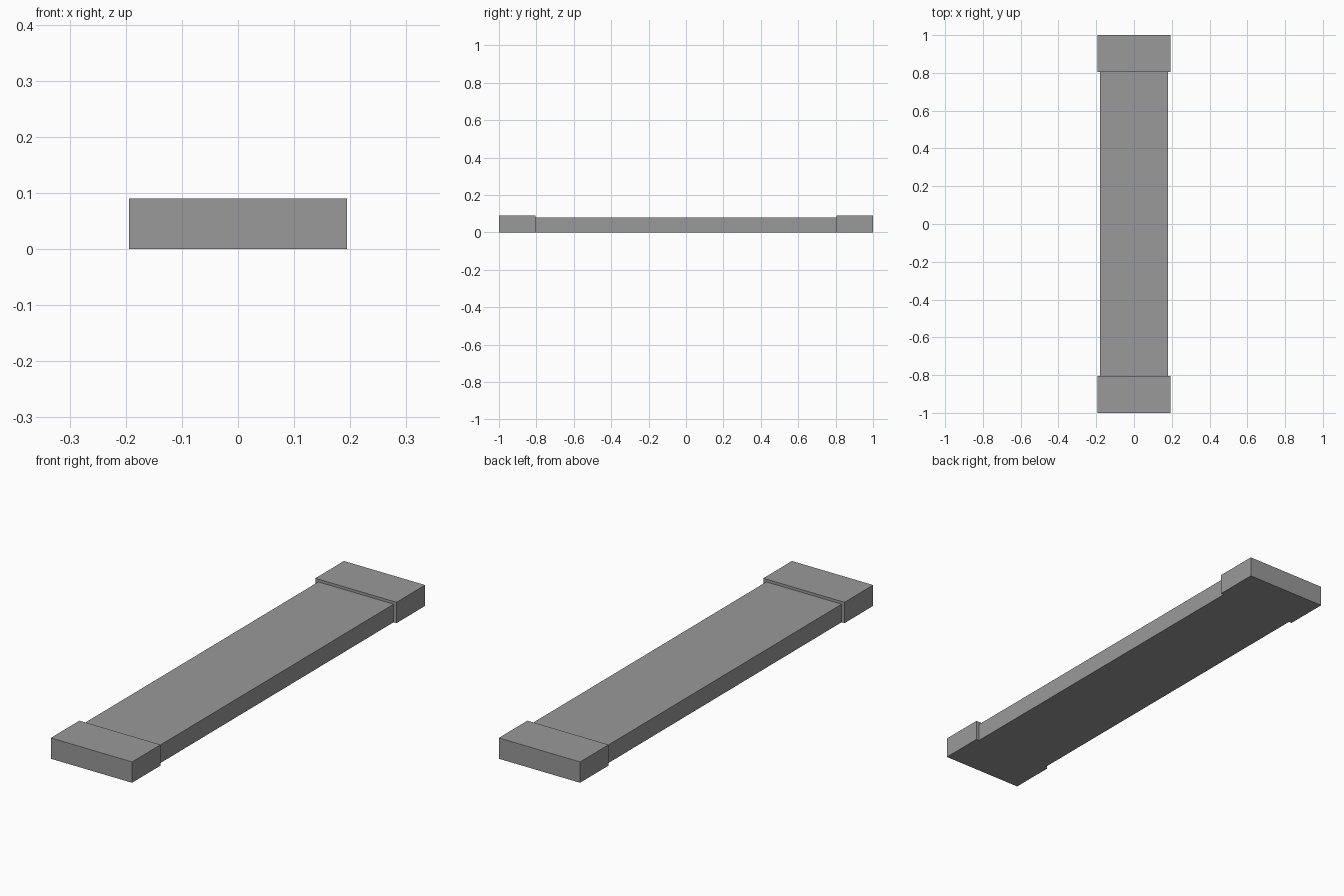
import bpy

default_cube = bpy.data.objects.get("Cube")
if default_cube:
    bpy.data.objects.remove(default_cube, do_unlink=True)

# Overall sizes
HALF_LENGTH = 1.0
CAP_LENGTH = 0.195
CAP_WIDTH, CAP_HEIGHT = 0.388, 0.09
DECK_WIDTH, DECK_HEIGHT = 0.36, 0.078

grey = bpy.data.materials.new("plain grey")
grey.use_nodes = True
colour = (0.32, 0.32, 0.32, 1)
grey.diffuse_color = colour
grey.node_tree.nodes["Principled BSDF"].inputs["Base Color"].default_value = colour


def block(name, width, y_min, y_max, height):
    """Flat-sided box standing on the ground, centred across x."""
    bpy.ops.mesh.primitive_cube_add(size=1, location=(0, (y_min + y_max) / 2, height / 2))
    obj = bpy.context.object
    obj.name = name
    obj.scale = (width, y_max - y_min, height)
    bpy.ops.object.transform_apply(location=False, rotation=False, scale=True)
    obj.data.materials.append(grey)
    return obj


# Long slab between the two raised ends
inner = HALF_LENGTH - CAP_LENGTH
block("deck", DECK_WIDTH, -inner, inner, DECK_HEIGHT)

# Wider, taller end blocks
block("front_end_block", CAP_WIDTH, -HALF_LENGTH, -inner, CAP_HEIGHT)
block("back_end_block", CAP_WIDTH, inner, HALF_LENGTH, CAP_HEIGHT)
